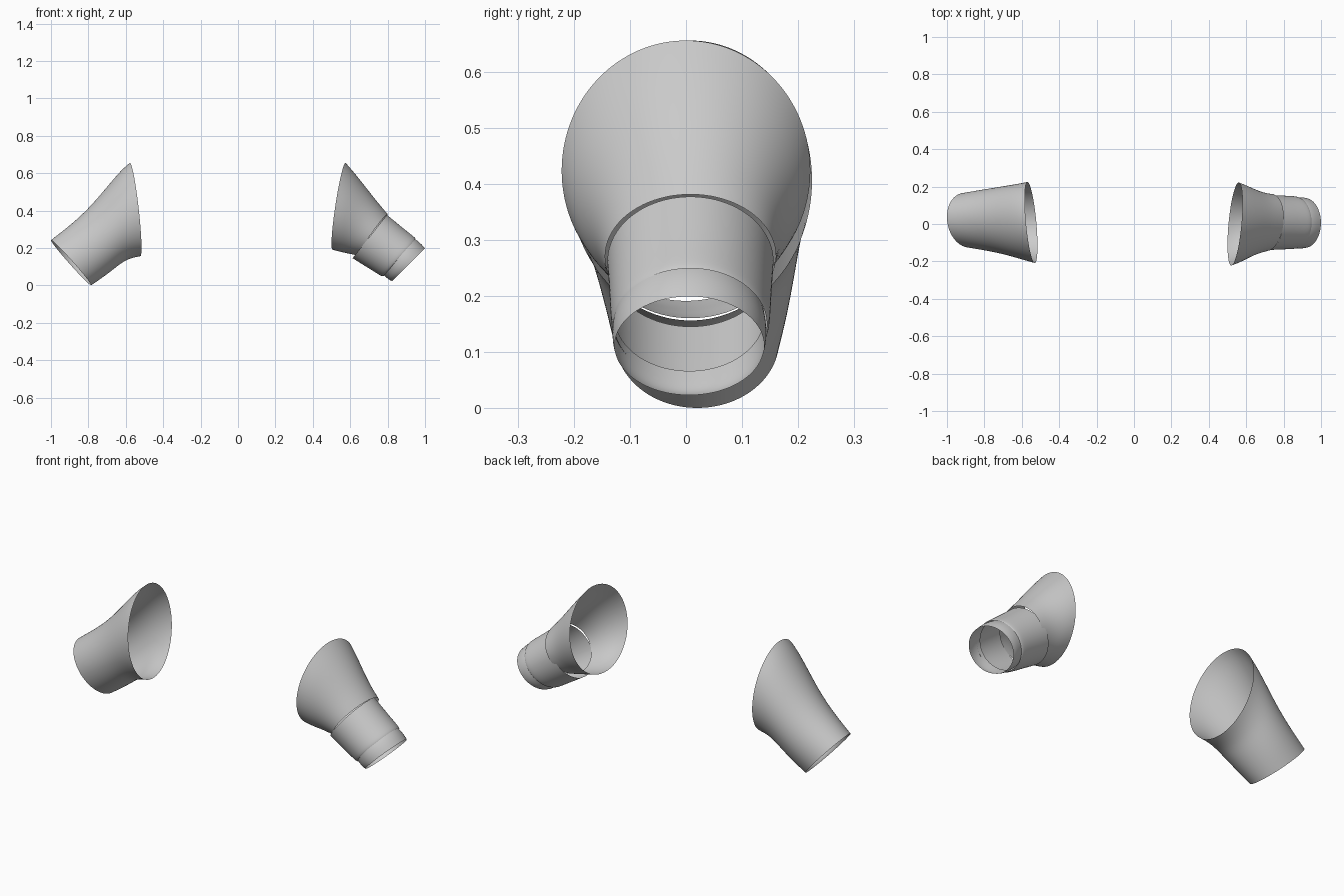
import bpy, bmesh, math
from mathutils import Vector

cube = bpy.data.objects.get("Cube")
if cube:
    bpy.data.objects.remove(cube)

fabric = bpy.data.materials.new("light grey fabric")
fabric.use_nodes = True
GREY = (0.6, 0.6, 0.6, 1)
fabric.diffuse_color = GREY
fabric.node_tree.nodes["Principled BSDF"].inputs["Base Color"].default_value = GREY
SIDES = 32


def tube(name, stations, skew=0.0):
    """Open cloth tube; station = top (x, z), bottom (x, z), y centre, y radius."""
    bm = bmesh.new()
    rings = []
    for (tx, tz), (bx, bz), yc, yr in stations:
        top, bottom = Vector((tx, yc, tz)), Vector((bx, yc, bz))
        mid, half = (top + bottom) / 2, (top - bottom) / 2
        ring = []
        for i in range(SIDES):
            a = math.tau * i / SIDES
            p = mid + half * math.cos(a) + Vector((0, yr * math.sin(a), 0))
            p.x += skew * (p.y - yc)
            ring.append(bm.verts.new(p))
        rings.append(ring)
    for r0, r1 in zip(rings, rings[1:]):
        for i in range(SIDES):
            j = (i + 1) % SIDES
            bm.faces.new((r0[i], r0[j], r1[j], r1[i]))
    bmesh.ops.recalc_face_normals(bm, faces=bm.faces)
    # Outward-facing cloth
    centre = sum((v.co for v in bm.verts), Vector()) / len(bm.verts)
    if sum((f.calc_center_median() - centre).dot(f.normal) for f in bm.faces) < 0:
        bmesh.ops.reverse_faces(bm, faces=bm.faces)
    mesh = bpy.data.meshes.new(name)
    bm.to_mesh(mesh)
    bm.free()
    mesh.materials.append(fabric)
    mesh.shade_smooth()
    obj = bpy.data.objects.new(name, mesh)
    bpy.context.collection.objects.link(obj)
    sub = obj.modifiers.new("smooth cloth", 'SUBSURF')
    sub.levels = sub.render_levels = 2
    return obj


# Left sleeve: flared shoulder piece
tube("left_upper_sleeve", [
    ((0.575, 0.657), (0.505, 0.19), 0.0, 0.223),
    ((0.62, 0.605), (0.54, 0.18), 0.0, 0.208),
    ((0.68, 0.53), (0.58, 0.172), 0.003, 0.182),
    ((0.74, 0.452), (0.61, 0.165), 0.005, 0.163),
    ((0.80, 0.382), (0.645, 0.16), 0.008, 0.153),
], skew=0.09)

# Left forearm, lapped over the shoulder piece underneath
tube("left_forearm", [
    ((0.797, 0.378), (0.612, 0.145), 0.008, 0.149),
    ((0.85, 0.334), (0.665, 0.112), 0.008, 0.146),
    ((0.90, 0.293), (0.72, 0.078), 0.008, 0.144),
    ((0.945, 0.258), (0.77, 0.046), 0.008, 0.142),
    ((0.95, 0.25), (0.778, 0.05), 0.008, 0.137),
])

# Left cuff band, slipped inside the forearm
tube("left_cuff", [
    ((0.925, 0.262), (0.765, 0.066), 0.006, 0.134),
    ((0.955, 0.244), (0.79, 0.045), 0.006, 0.138),
    ((0.98, 0.222), (0.808, 0.028), 0.006, 0.138),
    ((1.0, 0.2), (0.825, 0.023), 0.006, 0.134),
])

# Right sleeve: one piece from shoulder to wrist
tube("right_sleeve", [
    ((-0.578, 0.657), (-0.522, 0.155), 0.008, 0.218),
    ((-0.62, 0.622), (-0.56, 0.148), 0.01, 0.208),
    ((-0.69, 0.54), (-0.61, 0.13), 0.014, 0.194),
    ((-0.78, 0.432), (-0.66, 0.09), 0.018, 0.178),
    ((-0.87, 0.345), (-0.71, 0.052), 0.02, 0.165),
    ((-0.95, 0.282), (-0.755, 0.02), 0.02, 0.154),
    ((-1.0, 0.243), (-0.785, 0.0), 0.02, 0.147),
], skew=-0.09)

# Right wrist hem, folded inwards
tube("right_hem", [
    ((-1.0, 0.243), (-0.785, 0.0), 0.02, 0.147),
    ((-0.985, 0.245), (-0.782, 0.012), 0.02, 0.142),
    ((-0.96, 0.26), (-0.765, 0.03), 0.02, 0.14),
], skew=-0.09)
